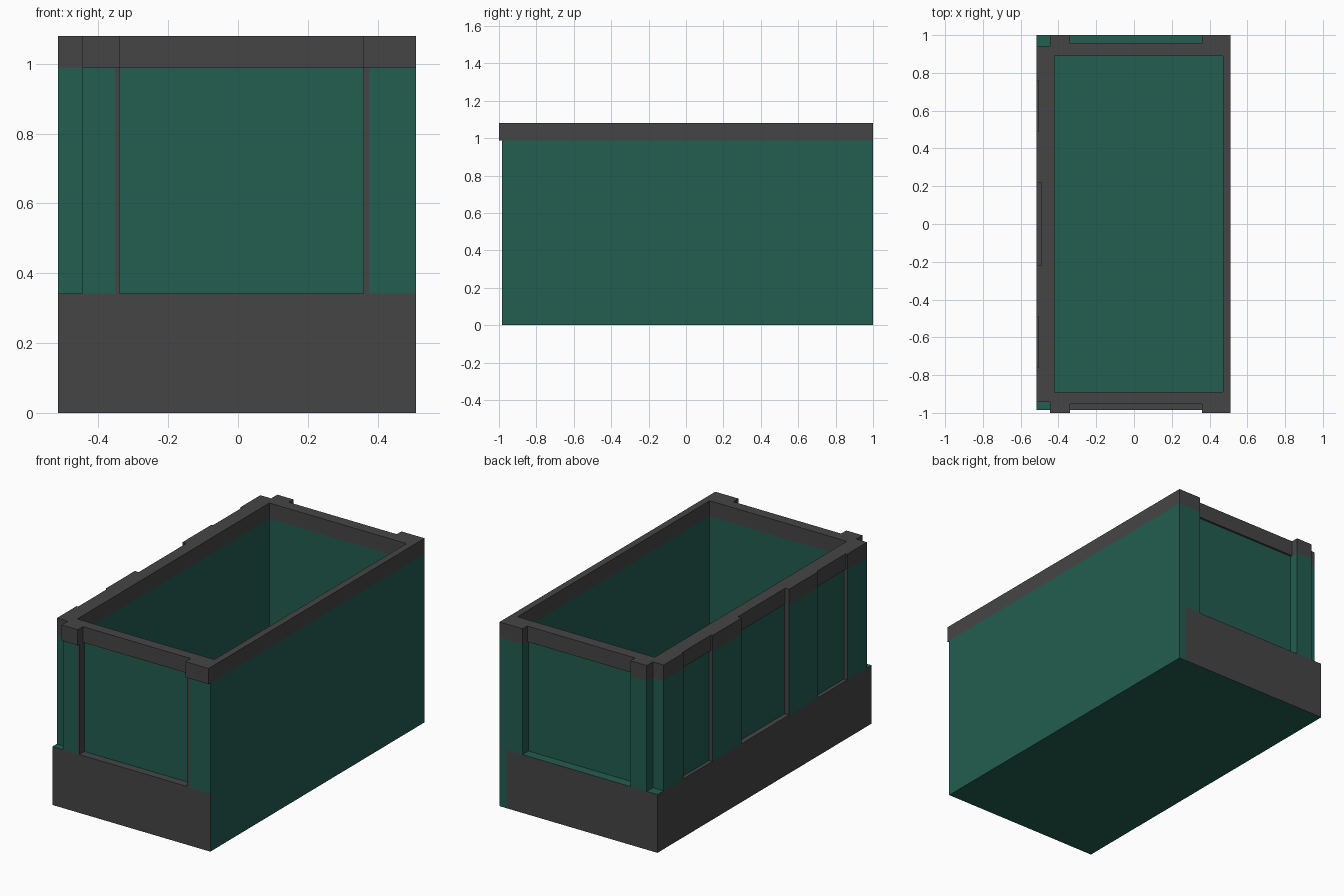
import bpy, bmesh
from mathutils import Vector

cube = bpy.data.objects.get("Cube")
if cube:
    bpy.data.objects.remove(cube, do_unlink=True)


def material(name, rgb):
    m = bpy.data.materials.new(name)
    m.use_nodes = True
    m.diffuse_color = (*rgb, 1)
    bsdf = next(n for n in m.node_tree.nodes if n.type == 'BSDF_PRINCIPLED')
    bsdf.inputs["Base Color"].default_value = (*rgb, 1)
    return m


MATS = [material("dark green", (0.0168, 0.109, 0.078)),
        material("charcoal grey", (0.0615, 0.060, 0.060))]
GREEN, GREY = 0, 1

# Main dimensions
LEFT, RIGHT, BACK, FRONT = -0.515, 0.51, 1.0, -0.985
NOTCH_X, NOTCH_Y = -0.445, 0.943
PANEL_X0, PANEL_X1 = -0.34, 0.36
Z_LEDGE, Z_BAND, Z_TOP = 0.342, 0.988, 1.08
HOLE = [(-0.42, -0.89), (0.47, -0.89), (0.47, 0.89), (-0.42, 0.89)]


def outline(front, front_panel, back_panel, small, middle):
    """Footprint with corner notches and recessed panels on three sides."""
    pts = [(LEFT, -NOTCH_Y), (NOTCH_X, -NOTCH_Y), (NOTCH_X, front),
           (PANEL_X0, front), (PANEL_X0, front_panel),
           (PANEL_X1, front_panel), (PANEL_X1, front), (RIGHT, front),
           (RIGHT, BACK), (PANEL_X1, BACK), (PANEL_X1, back_panel),
           (PANEL_X0, back_panel), (PANEL_X0, BACK), (NOTCH_X, BACK),
           (NOTCH_X, NOTCH_Y), (LEFT, NOTCH_Y)]
    for y1, y0, d in ((0.76, 0.49, small), (0.22, -0.22, middle),
                      (-0.49, -0.76, small)):
        pts += [(LEFT, y1), (LEFT + d, y1), (LEFT + d, y0), (LEFT, y0)]
    return pts


def ring(name, outer, z0, z1, rule, cuts=()):
    """Extrude a footprint around the open middle, then colour by a rule."""
    bm = bmesh.new()
    caps = ([], [])
    for loop in (outer, HOLE):
        rows = [[bm.verts.new((x, y, z)) for x, y in loop] for z in (z0, z1)]
        n = len(loop)
        for i in range(n):
            j = (i + 1) % n
            bm.faces.new((rows[0][i], rows[0][j], rows[1][j], rows[1][i]))
            for k in (0, 1):
                caps[k].append(bm.edges.get((rows[k][i], rows[k][j])))
    for edges in caps:
        bmesh.ops.triangle_fill(bm, edges=edges, use_beauty=True,
                                normal=(0, 0, 1))
    for axis, value in cuts:
        no = Vector((axis == 'x', axis == 'y', 0))
        bmesh.ops.bisect_plane(bm, geom=bm.verts[:] + bm.edges[:] + bm.faces[:],
                               dist=1e-5, plane_co=no * value, plane_no=no)
    bmesh.ops.recalc_face_normals(bm, faces=bm.faces[:])
    for f in bm.faces:
        f.material_index = rule(f.calc_center_median(), f.normal)
    return finish(name, bm)


def finish(name, bm):
    me = bpy.data.meshes.new(name)
    bm.to_mesh(me)
    bm.free()
    for m in MATS:
        me.materials.append(m)
    ob = bpy.data.objects.new(name, me)
    bpy.context.collection.objects.link(ob)
    return ob


def plinth_rule(c, n):
    if n.z > 0.5:      # ledges: green in the corner notches and at the back
        front = c.y < -NOTCH_Y and c.x > NOTCH_X
        side = c.x < -0.42 and abs(c.y) < NOTCH_Y
        return GREY if front or side else GREEN
    if n.y < -0.5 and c.y < -0.95 or n.x < -0.5 and c.x < -0.5:
        return GREY
    if n.y > 0.5 and c.y > 0.95 and c.x < 0.465:
        return GREY
    return GREEN


def wall_rule(c, n):
    # Grey reveals beside the front and side panels
    if abs(n.x) > 0.5 and c.y < -0.9 and -0.4 < c.x < 0.4:
        return GREY
    if abs(n.y) > 0.5 and c.x < -0.48 and abs(c.y) < 0.9:
        return GREY
    # Grey trim along the pillar edges
    if n.y < -0.5 and c.y < -0.96 and (-0.352 < c.x < -0.34 or 0.36 < c.x < 0.375):
        return GREY
    return GREEN


# Plinth around the base
ring("plinth", [(LEFT, FRONT), (RIGHT, FRONT), (RIGHT, BACK), (LEFT, BACK)],
     0, Z_LEDGE, plinth_rule,
     (('x', 0.465), ('x', NOTCH_X), ('x', -0.42), ('y', -NOTCH_Y), ('y', NOTCH_Y)))

# Walls with pillars and recessed panels
ring("panelled_walls", outline(FRONT, -0.938, 0.945, 0.022, 0.03),
     Z_LEDGE, Z_BAND, wall_rule, (('x', -0.352), ('x', 0.375)))

# Top rim, standing slightly proud of the panels
ring("top_rim", outline(-1.0, -0.952, 0.957, 0.01, 0.025),
     Z_BAND, Z_TOP, lambda c, n: GREY)

# Floor inside
bm = bmesh.new()
bmesh.ops.create_cube(bm, size=1)
for v in bm.verts:
    v.co = (0.025 + v.co.x * 0.89, v.co.y * 1.78, 0.015 + v.co.z * 0.03)
finish("floor", bm)
